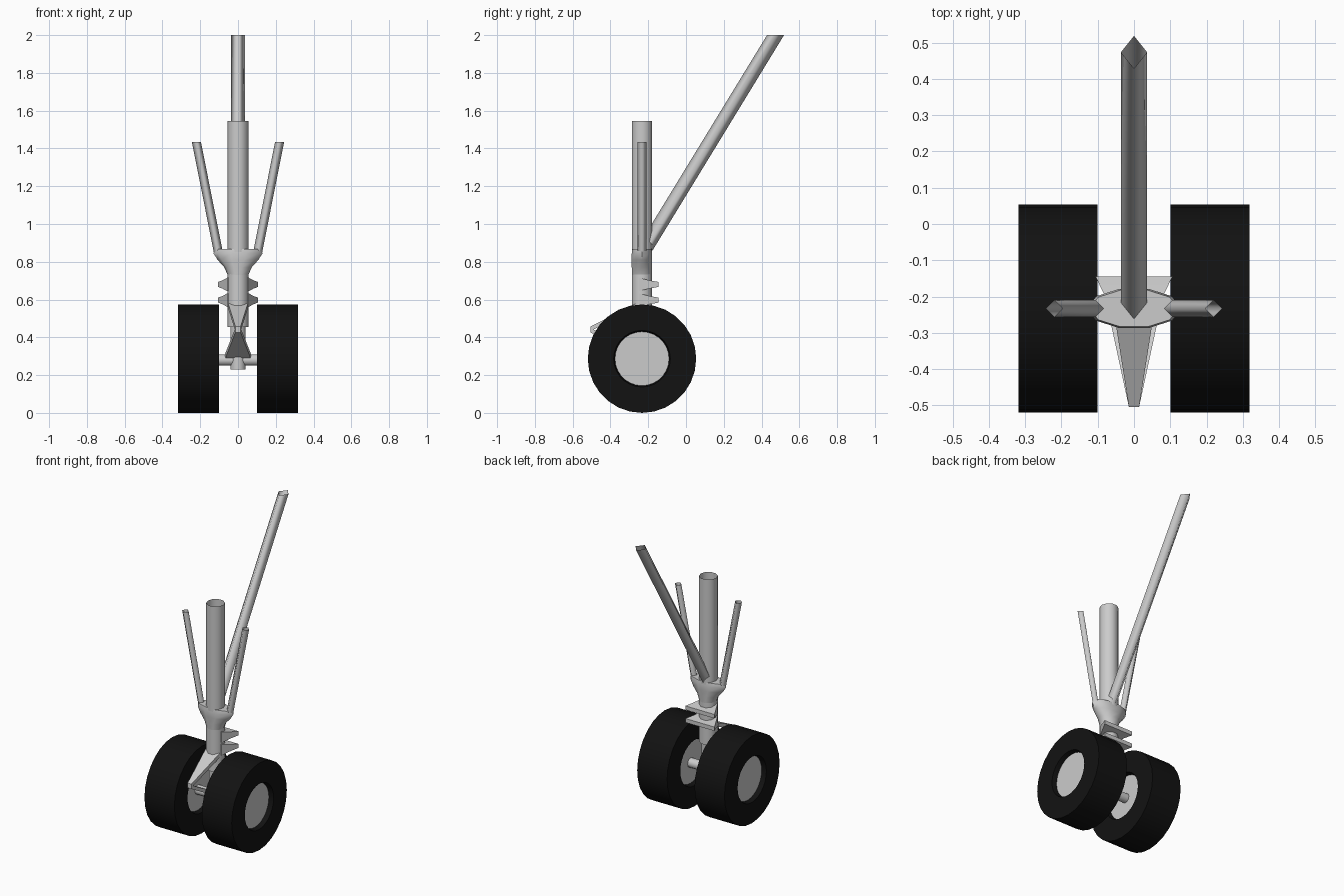
import bpy, bmesh, math
from mathutils import Vector

if "Cube" in bpy.data.objects:
    bpy.data.objects.remove(bpy.data.objects["Cube"])

CY, CZ = -0.233, 0.287          # wheel centre in y and z

black = bpy.data.materials.new("tyre_black")
black.diffuse_color = (0.006, 0.006, 0.006, 1)
black.use_nodes = True
black.node_tree.nodes["Principled BSDF"].inputs["Base Color"].default_value = black.diffuse_color


def loft(name, rings, angle=40, caps=True, closed=False, mat=None):
    """Skin a list of equal-length vertex rings."""
    bm = bmesh.new()
    vs = [[bm.verts.new(Vector(p)) for p in ring] for ring in rings]
    n = len(vs[0])
    pairs = list(zip(vs, vs[1:])) + ([(vs[-1], vs[0])] if closed else [])
    for a, b in pairs:
        for i in range(n):
            j = (i + 1) % n
            bm.faces.new((a[i], a[j], b[j], b[i]))
    if caps and not closed:
        bm.faces.new(vs[0][::-1])
        bm.faces.new(vs[-1])
    bmesh.ops.recalc_face_normals(bm, faces=bm.faces)
    me = bpy.data.meshes.new(name)
    bm.to_mesh(me)
    bm.free()
    ob = bpy.data.objects.new(name, me)
    bpy.context.collection.objects.link(ob)
    if mat:
        me.materials.append(mat)
    bpy.ops.object.select_all(action='DESELECT')
    bpy.context.view_layer.objects.active = ob
    ob.select_set(True)
    bpy.ops.object.shade_smooth_by_angle(angle=math.radians(angle))
    return ob


def ring_z(x, y, z, rx, ry, n, turn=0.0):
    return [(x + rx * math.cos(2 * math.pi * (i + turn) / n),
             y + ry * math.sin(2 * math.pi * (i + turn) / n), z) for i in range(n)]


def ring_x(x, r, n, y=CY, z=CZ):
    return [(x, y + r * math.cos(2 * math.pi * i / n),
             z + r * math.sin(2 * math.pi * i / n)) for i in range(n)]


def slab(y, z, hx, hz):
    return [(-hx, y, z - hz), (hx, y, z - hz), (hx, y, z + hz), (-hx, y, z + hz)]


for s, side in ((-1, "left"), (1, "right")):
    # tyre, a closed band with a recessed hub opening
    loft("tyre_" + side,
         [ring_x(s * x, r, 28) for x, r in
          ((0.13, 0.143), (0.10, 0.15), (0.10, 0.287),
           (0.318, 0.287), (0.318, 0.15), (0.288, 0.143))],
         closed=True, mat=black)
    # hub drum
    loft("hub_" + side, [ring_x(s * 0.13, 0.144, 28), ring_x(s * 0.288, 0.144, 28)])
    # side brace, four-sided and open at the end
    loft("side_brace_" + side,
         [ring_z(s * 0.102, CY, 0.84, 0.024, 0.024, 4),
          ring_z(s * 0.22, CY, 1.433, 0.024, 0.024, 4)], angle=100, caps=False)

# axle and sliding piston
loft("axle", [ring_x(-0.135, 0.031, 10, z=0.28), ring_x(0.135, 0.031, 10, z=0.28)])
loft("piston", [ring_z(0, CY, z, 0.041, 0.041, 10) for z in (0.23, 0.5)])

# main strut, a tube open at the top
loft("main_strut", [ring_z(0, CY, z, 0.056, 0.056, 10) for z in (0.455, 1.545)],
     angle=50, caps=False)

# flared collar that carries the side braces
loft("collar",
     [ring_z(0, CY, z, rx, ry, 10) for z, rx, ry in
      ((0.73, 0.055, 0.056), (0.77, 0.072, 0.057), (0.81, 0.108, 0.057),
       (0.845, 0.13, 0.057), (0.868, 0.122, 0.053))], angle=50)

# two flared lugs at the back of the strut
for z, name in ((0.68, "upper_lug"), (0.597, "lower_lug")):
    loft(name, [slab(-0.25, z, 0.056, 0.036), slab(-0.195, z, 0.082, 0.022),
                slab(-0.145, z, 0.106, 0.013)], angle=50)

# rear drag brace, four-sided, cut level at both ends
loft("drag_brace", [ring_z(0, -0.222, 0.86, 0.036, 0.045, 4),
                    ring_z(0, 0.474, 2.0, 0.036, 0.045, 4)], angle=100, caps=False)

# front torque links
loft("upper_torque_link", [slab(-0.265, 0.565, 0.052, 0.014),
                           slab(-0.505, 0.446, 0.014, 0.012)], angle=30)
loft("lower_torque_link", [slab(-0.255, 0.30, 0.068, 0.014),
                           slab(-0.505, 0.438, 0.014, 0.012)], angle=30)
